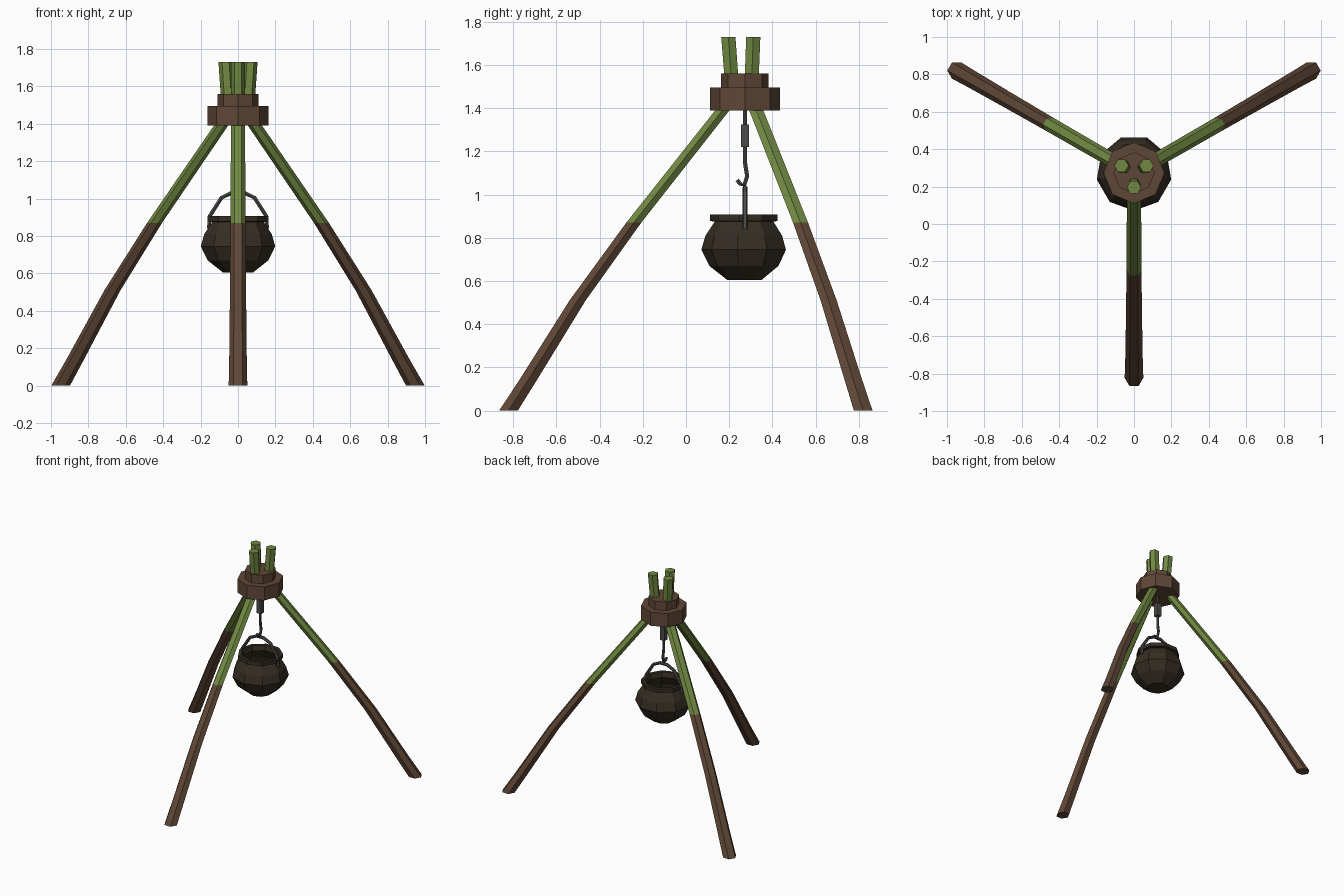
import bpy, bmesh, math
from mathutils import Vector

if "Cube" in bpy.data.objects:
    bpy.data.objects.remove(bpy.data.objects["Cube"])

CY = 0.273  # y of the tripod axis


def material(name, rgb):
    m = bpy.data.materials.new(name)
    m.diffuse_color = [(c / 255 / 12.92 if c < 11 else ((c / 255 + 0.055) / 1.055) ** 2.4) for c in rgb] + [1]
    m.use_nodes = True
    m.node_tree.nodes["Principled BSDF"].inputs["Base Color"].default_value = m.diffuse_color
    return m


BARK = material("brown bark", (95, 71, 54))
GREEN = material("green wood", (113, 137, 66))
IRON = material("dark iron", (53, 45, 35))
STEEL = material("grey steel", (76, 75, 72))


def loft(name, rings, mats, rule=None, caps=True):
    """Skin a list of rings (lists of points); rule(z) picks the material index."""
    bm = bmesh.new()
    loops = [[bm.verts.new(p) for p in r] for r in rings]
    n = len(loops[0])
    for a, b in zip(loops, loops[1:]):
        for i in range(n):
            bm.faces.new((a[i], a[(i + 1) % n], b[(i + 1) % n], b[i]))
    if caps:
        bm.faces.new(loops[0][::-1])
        bm.faces.new(loops[-1])
    bmesh.ops.recalc_face_normals(bm, faces=bm.faces)
    if rule:
        for f in bm.faces:
            f.material_index = rule(f.calc_center_median().z)
    me = bpy.data.meshes.new(name)
    bm.to_mesh(me)
    bm.free()
    for m in mats:
        me.materials.append(m)
    ob = bpy.data.objects.new(name, me)
    bpy.context.collection.objects.link(ob)
    return ob


def ring(x, y, z, r, n, start):
    return [(x + r * math.cos(start + i * math.tau / n), y + r * math.sin(start + i * math.tau / n), z)
            for i in range(n)]


def lathe(name, profile, n, start, mat):
    return loft(name, [ring(0, CY, z, r, n, start) for r, z in profile], [mat])


def tube(name, pts, r, mat, n=6):
    """Tube along a path lying in one vertical plane."""
    pts = [Vector(p) for p in pts]
    side = Vector((0, 1, 0)) if abs(pts[0].x - pts[1].x) + abs(pts[0].x - pts[-1].x) > 0 else Vector((1, 0, 0))
    rings = []
    for i, p in enumerate(pts):
        t = (pts[min(i + 1, len(pts) - 1)] - pts[max(i - 1, 0)]).normalized()
        u = t.cross(side).normalized()
        rings.append([p + r * (math.cos(k * math.tau / n) * side + math.sin(k * math.tau / n) * u)
                      for k in range(n)])
    return loft(name, rings, [mat])


# three hexagonal poles: (distance from axis, height, radius)
POLE = [(1.095, 0, 0.05), (1.005, 0.14, 0.047), (0.775, 0.51, 0.043), (0.515, 0.87, 0.04),
        (0.105, 1.39, 0.038), (0.058, 1.48, 0.037), (0.077, 1.73, 0.038)]
for label, deg in (("front", -90), ("back_right", 30), ("back_left", 150)):
    a = math.radians(deg)
    loft(label + "_pole",
         [ring(d * math.cos(a), CY + d * math.sin(a), z, r, 6, a + math.pi / 2) for d, z, r in POLE],
         [BARK, GREEN], lambda z: 1 if z > 0.87 else 0)

# binding collar around the poles
lathe("lower_binding", [(0.163, 1.39), (0.163, 1.495)], 8, 0, BARK)
lathe("upper_binding", [(0.11, 1.48), (0.11, 1.56)], 8, 0, BARK)

# nine-sided hollow pot
lathe("pot", [(0.082, 0.605), (0.165, 0.67), (0.202, 0.745), (0.183, 0.81), (0.14, 0.875),
              (0.161, 0.878), (0.161, 0.907), (0.135, 0.907), (0.125, 0.87), (0.165, 0.8),
              (0.18, 0.745), (0.145, 0.68), (0.07, 0.63)], 9, math.radians(30), IRON)

# pot handle
half = [(0.155, 0.84), (0.152, 0.905), (0.088, 1.005), (0.03, 1.032)]
path = [(-x, CY, z) for x, z in half] + [(x, CY, z) for x, z in half[::-1]]
tube("pot_handle", path, 0.012, STEEL)

# hanging rod, swivel block and hook
tube("hanging_rod", [(0, CY, 1.42), (0, CY, 1.30)], 0.01, STEEL)
loft("swivel_block", [ring(0, CY, z, 0.027, 4, math.pi / 4) for z in (1.22, 1.325)], [STEEL])
tube("hook", [(0, CY + dy, z) for dy, z in ((0, 1.24), (0, 1.15), (0.01, 1.085), (-0.003, 1.045),
                                             (-0.022, 1.05), (-0.036, 1.068))], 0.011, STEEL)
